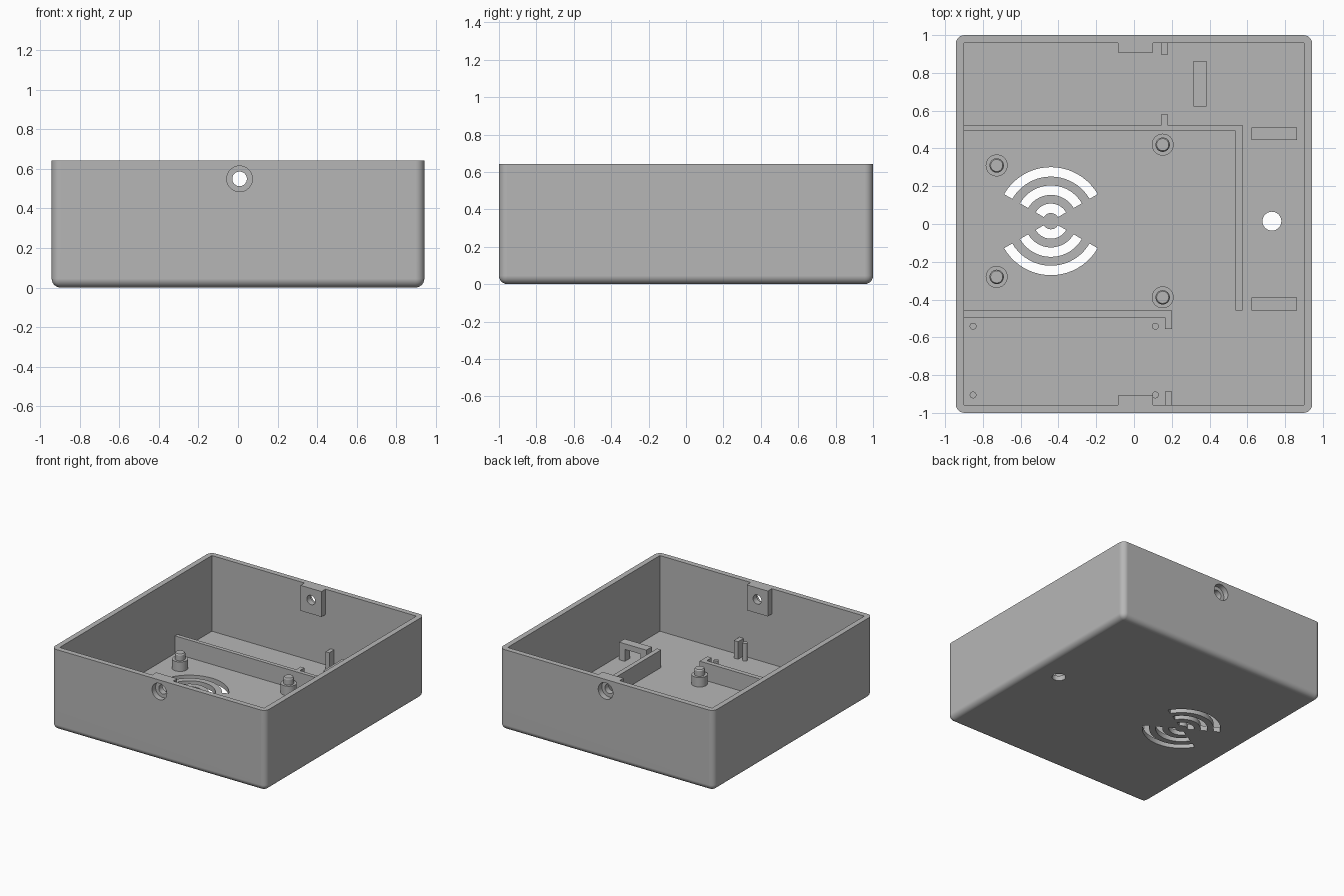
import bpy, bmesh
from math import radians, cos, sin, pi
from mathutils import Matrix

default = bpy.data.objects.get("Cube")
if default:
    bpy.data.objects.remove(default, do_unlink=True)

FLOOR, TOP = 0.04, 0.642      # inner floor and rim heights
RIB_TOP = 0.18

grey = bpy.data.materials.new("plain grey plastic")
grey.use_nodes = True
colour = (0.47, 0.47, 0.47, 1)
grey.diffuse_color = colour
grey.node_tree.nodes["Principled BSDF"].inputs["Base Color"].default_value = colour


def finish(name, bm):
    bmesh.ops.recalc_face_normals(bm, faces=bm.faces)
    mesh = bpy.data.meshes.new(name)
    bm.to_mesh(mesh)
    bm.free()
    mesh.materials.append(grey)
    obj = bpy.data.objects.new(name, mesh)
    bpy.context.collection.objects.link(obj)
    return obj


def prism(name, points, z0, z1):
    bm = bmesh.new()
    face = bm.faces.new([bm.verts.new((x, y, z0)) for x, y in points])
    out = bmesh.ops.extrude_face_region(bm, geom=[face])
    verts = [v for v in out["geom"] if isinstance(v, bmesh.types.BMVert)]
    bmesh.ops.translate(bm, verts=verts, vec=(0, 0, z1 - z0))
    return finish(name, bm)


def box(name, x0, x1, y0, y1, z0, z1):
    return prism(name, [(x0, y0), (x1, y0), (x1, y1), (x0, y1)], z0, z1)


def cylinder(name, r, length, centre, turn=0.0):
    bm = bmesh.new()
    bmesh.ops.create_cone(bm, cap_ends=True, segments=40, radius1=r, radius2=r, depth=length,
                          matrix=Matrix.Translation(centre) @ Matrix.Rotation(turn, 4, "X"))
    return finish(name, bm)


def lathe(name, profile, x, y, steps=40):
    bm = bmesh.new()
    verts = [bm.verts.new((r, 0, z)) for r, z in profile]
    edges = [bm.edges.new(pair) for pair in zip(verts, verts[1:])]
    bmesh.ops.spin(bm, geom=verts + edges, cent=(0, 0, 0), axis=(0, 0, 1),
                   angle=2 * pi, steps=steps)
    bmesh.ops.remove_doubles(bm, verts=bm.verts, dist=0.0001)
    obj = finish(name, bm)
    obj.location = (x, y, 0)
    smooth(obj)
    return obj


def apply_modifiers(obj):
    deps = bpy.context.evaluated_depsgraph_get()
    mesh = bpy.data.meshes.new_from_object(obj.evaluated_get(deps))
    obj.modifiers.clear()
    obj.data = mesh


def cut(obj, cutters):
    for c in cutters:
        mod = obj.modifiers.new("cut", "BOOLEAN")
        mod.operation, mod.solver, mod.object = "DIFFERENCE", "EXACT", c
    apply_modifiers(obj)
    for c in cutters:
        bpy.data.objects.remove(c, do_unlink=True)


def smooth(obj):
    bpy.ops.object.select_all(action="DESELECT")
    obj.select_set(True)
    bpy.context.view_layer.objects.active = obj
    bpy.ops.object.shade_smooth_by_angle(angle=radians(30))


# Outer shell: rounded at the corners and underneath, square at the rim
shell = box("case_shell", -0.943, 0.943, -1, 1, 0, TOP)
bm = bmesh.new()
bm.from_mesh(shell.data)
rounded = [e for e in bm.edges if min(v.co.z for v in e.verts) < 0.01]
bmesh.ops.bevel(bm, geom=rounded, offset=0.045, segments=6, profile=0.5, affect="EDGES")
bm.to_mesh(shell.data)
bm.free()

# Cavity, leaving a screw tab on the front and back walls
cavity = box("cavity_cutter", -0.9, 0.9, -0.957, 0.957, FLOOR, 0.8)
cut(cavity, [box("tab_keep", -0.085, 0.1, s * 0.907, s * 1.1, 0.44, 0.9) for s in (-1, 1)])
cutters = [cavity]

# Counterbored screw holes
for s in (-1, 1):
    cutters.append(cylinder("screw_hole", 0.037, 0.4, (0.008, s, 0.55), pi / 2))
    cutters.append(cylinder("counterbore", 0.065, 0.09, (0.008, s, 0.55), pi / 2))

# Cable hole and curved vents in the floor
cutters.append(cylinder("cable_hole", 0.05, 0.3, (0.73, 0.015, 0)))


def arc(r, start, end, n=20):
    angles = [radians(start + (end - start) * i / n) for i in range(n + 1)]
    return [(-0.44 + r * cos(a), 0.015 + r * sin(a)) for a in angles]


for start in (30, 210):
    for r in (0.043, 0.139, 0.236):
        pts = arc(r + 0.05, start, start + 120) + arc(r, start + 120, start)
        cutters.append(prism("vent_cutter", pts, -0.1, 0.1))
cut(shell, cutters)
smooth(shell)
weighted = shell.modifiers.new("weighted_normals", "WEIGHTED_NORMAL")
weighted.keep_sharp = True

# Dividing ribs, with short spurs that hold a board edge
BASE = FLOOR - 0.01
prism("long_corner_rib", [(-0.92, 0.493), (0.538, 0.493), (0.538, -0.457), (0.575, -0.457),
                          (0.575, 0.525), (0.177, 0.525), (0.177, 0.582), (0.145, 0.582),
                          (0.145, 0.525), (-0.92, 0.525)], BASE, RIB_TOP)
prism("front_rib", [(-0.92, -0.494), (0.163, -0.494), (0.163, -0.555), (0.2, -0.555),
                    (0.2, -0.457), (-0.92, -0.457)], BASE, RIB_TOP)
box("back_wall_stop", 0.145, 0.177, 0.895, 0.97, BASE, RIB_TOP)
box("front_wall_stop", 0.163, 0.2, -0.97, -0.888, BASE, RIB_TOP)


# Cable tie bridges: a bar standing on two legs
def bridge(name, x, y, turn=0.0):
    h, leg, under = 0.12, 0.05, 0.135
    pts = [(-h, BASE), (leg - h, BASE), (leg - h, under), (h - leg, under),
           (h - leg, BASE), (h, BASE), (h, RIB_TOP), (-h, RIB_TOP)]
    obj = prism(name, pts, -0.034, 0.034)
    obj.data.transform(Matrix.Translation((x, y, 0)) @ Matrix.Rotation(turn, 4, "Z")
                       @ Matrix.Rotation(pi / 2, 4, "X"))


bridge("back_bridge", 0.35, 0.742, pi / 2)
bridge("upper_side_bridge", 0.742, 0.478)
bridge("lower_side_bridge", 0.742, -0.424)

# Stepped board posts
for x, y in ((-0.727, 0.31), (-0.727, -0.28), (0.152, 0.42), (0.152, -0.388)):
    lathe("board_post", [(0.058, BASE), (0.058, 0.115), (0.038, 0.115), (0.038, 0.158),
                         (0.032, 0.167), (0, 0.167)], x, y)

# Slim locating pins
for x in (-0.852, 0.113):
    for y in (-0.541, -0.905):
        lathe("locating_pin", [(0.018, BASE), (0.018, RIB_TOP), (0, RIB_TOP)], x, y, 24)
